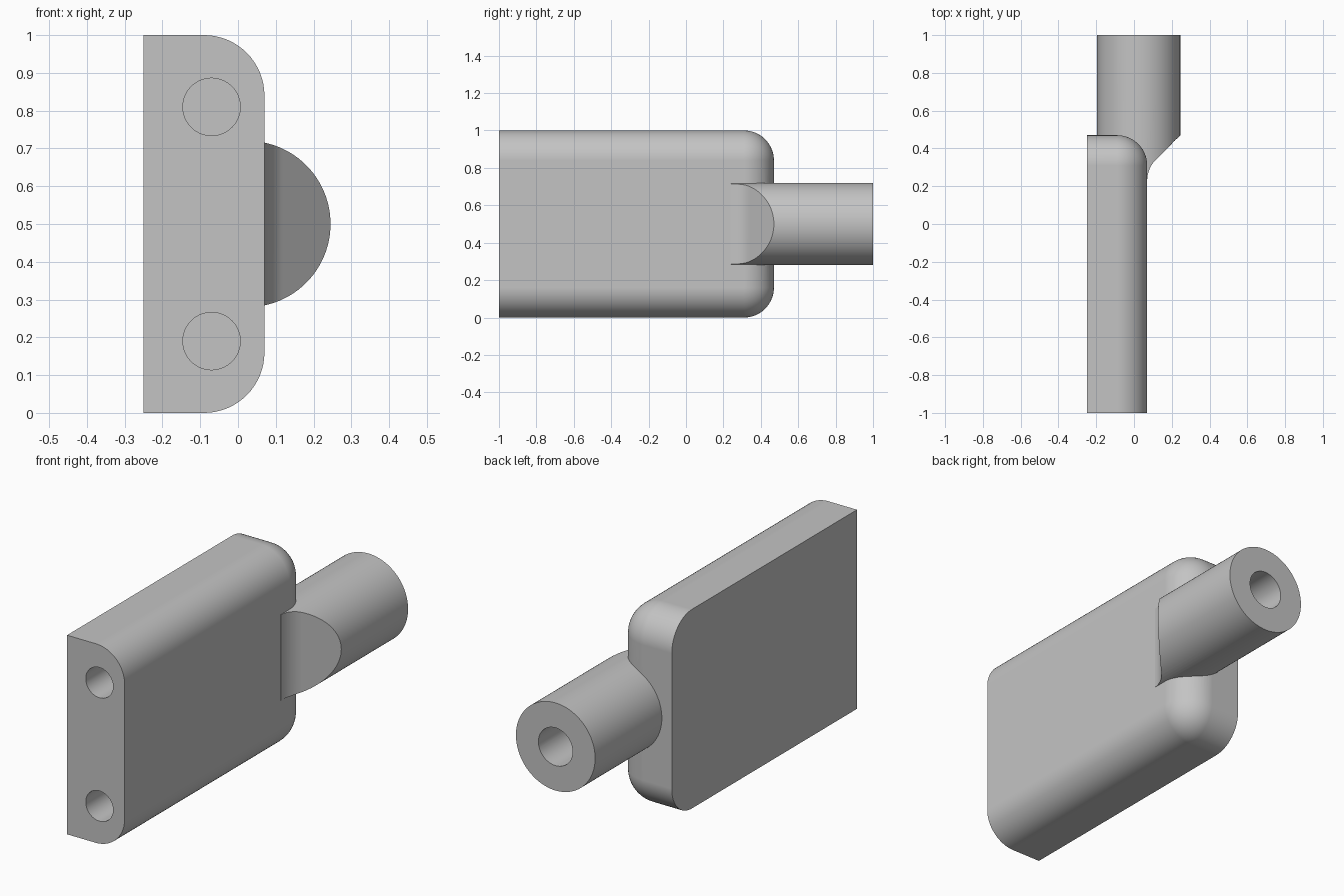
import bpy, bmesh, math
from mathutils import Matrix, Vector

cube = bpy.data.objects.get("Cube")
if cube:
    bpy.data.objects.remove(cube, do_unlink=True)

grey = bpy.data.materials.new("plain grey")
grey.use_nodes = True
colour = (0.55, 0.55, 0.55, 1)
grey.diffuse_color = colour
grey.node_tree.nodes["Principled BSDF"].inputs["Base Color"].default_value = colour

X0, X1, Y0, Y1, H = -0.25, 0.07, -1.0, 0.47, 1.0   # block limits
R = 0.16                                            # edge rounding
PIN_X, PIN_Z, PIN_R = 0.025, 0.5, 0.22              # round shank


def make_object(name, bm):
    bmesh.ops.recalc_face_normals(bm, faces=bm.faces)
    mesh = bpy.data.meshes.new(name)
    bm.to_mesh(mesh)
    bm.free()
    mesh.materials.append(grey)
    obj = bpy.data.objects.new(name, mesh)
    bpy.context.collection.objects.link(obj)
    return obj


def rod(name, x, z, radius, y0, y1, sides=96):
    bm = bmesh.new()
    place = Matrix.Translation((x, (y0 + y1) / 2, z)) @ Matrix.Rotation(math.pi / 2, 4, 'X')
    bmesh.ops.create_cone(bm, cap_ends=True, segments=sides, radius1=radius,
                          radius2=radius, depth=y1 - y0, matrix=place)
    return make_object(name, bm)


def combine(obj, tool, operation):
    mod = obj.modifiers.new(operation.lower(), 'BOOLEAN')
    mod.operation = operation
    mod.solver = 'EXACT'
    mod.object = tool
    bpy.context.view_layer.objects.active = obj
    bpy.ops.object.modifier_apply(modifier=mod.name)
    bpy.data.objects.remove(tool, do_unlink=True)


# Block, rounded on every edge between its +x, rear, top and bottom sides
bm = bmesh.new()
bmesh.ops.create_cube(bm, size=1)
bmesh.ops.scale(bm, vec=(X1 - X0, Y1 - Y0, H), verts=bm.verts)
bmesh.ops.translate(bm, vec=((X0 + X1) / 2, (Y0 + Y1) / 2, H / 2), verts=bm.verts)


def is_rounded(edge):
    mid = (edge.verts[0].co + edge.verts[1].co) / 2
    return mid.x > X0 + 0.01 and mid.y > Y0 + 0.01


bmesh.ops.bevel(bm, geom=[e for e in bm.edges if is_rounded(e)], offset=R,
                offset_type='OFFSET', segments=16, profile=0.5, affect='EDGES')
block = make_object("bracket_block", bm)

# Shank, trimmed at 45 degrees with a fillet running into the block
shank = rod("round_shank", PIN_X, PIN_Z, PIN_R, 0.1, 1.0)
start = Y1 - (PIN_X + PIN_R - X1) - R * math.tan(math.pi / 8)
outline = [(-0.4, 0), (X1 - 0.02, 0), (X1 - 0.02, start)]
for i in range(1, 13):
    a = math.pi / 4 * i / 12
    outline.append((X1 + R - R * math.cos(a), start + R * math.sin(a)))
outline += [(0.4, Y1 + 0.4 - PIN_X - PIN_R), (0.4, 1.2), (-0.4, 1.2)]
bm = bmesh.new()
face = bm.faces.new([bm.verts.new((x, y, -0.1)) for x, y in outline])
made = bmesh.ops.extrude_face_region(bm, geom=[face])["geom"]
bmesh.ops.translate(bm, vec=Vector((0, 0, 1.2)),
                    verts=[g for g in made if isinstance(g, bmesh.types.BMVert)])
combine(shank, make_object("shank_trim", bm), 'INTERSECT')
combine(block, shank, 'UNION')

# Two blind holes in the front and one in the shank end
for z in (0.19, 0.81):
    combine(block, rod("front_hole", -0.07, z, 0.076, -1.1, -0.5, 64), 'DIFFERENCE')
combine(block, rod("shank_hole", PIN_X, PIN_Z, 0.095, 0.5, 1.1, 64), 'DIFFERENCE')

# Smooth curved walls, crisp real edges
bpy.ops.object.select_all(action='DESELECT')
block.select_set(True)
bpy.context.view_layer.objects.active = block
bpy.ops.object.shade_smooth_by_angle(angle=math.radians(25))
weighted = block.modifiers.new("flat_face_normals", 'WEIGHTED_NORMAL')
weighted.keep_sharp = True
